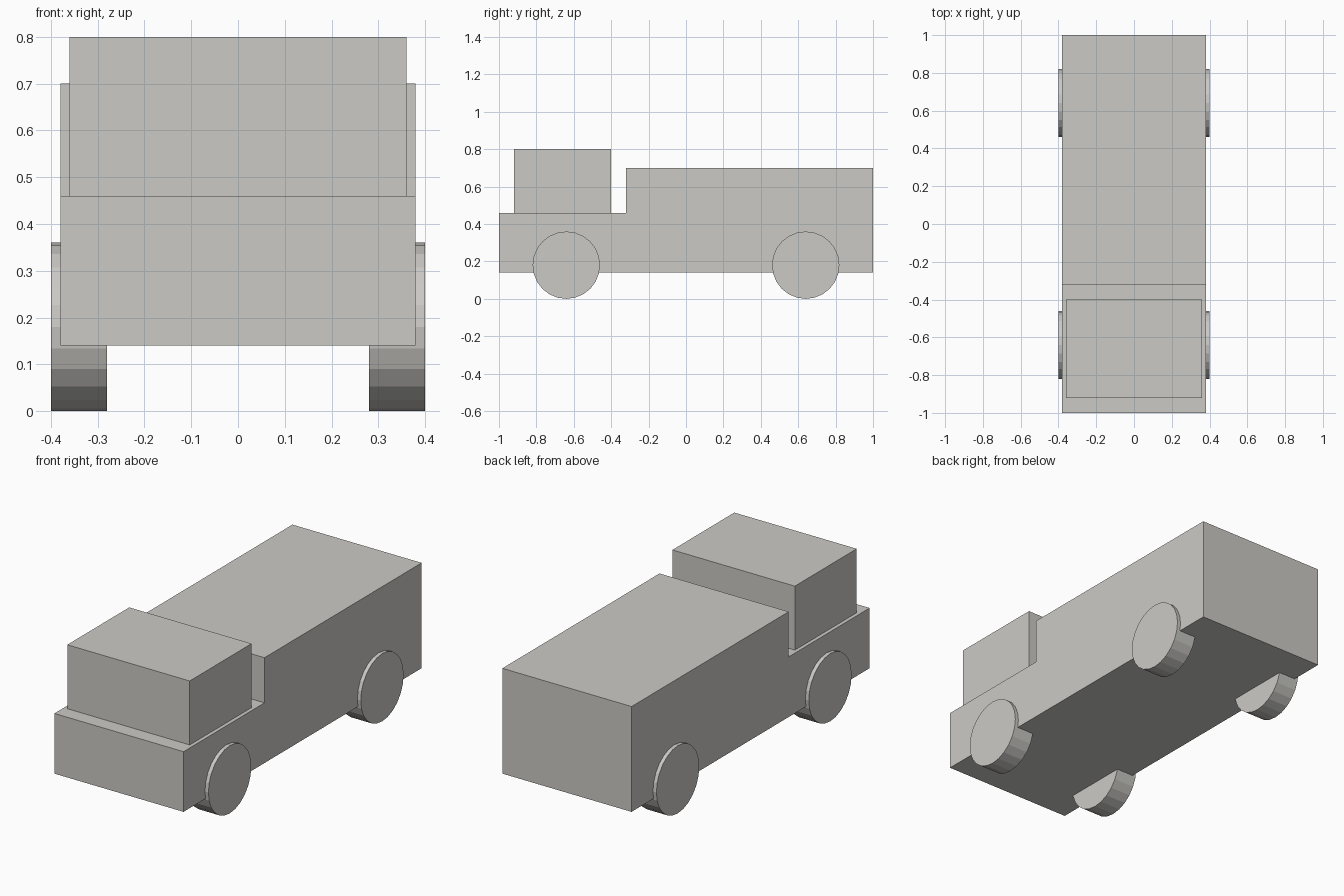
import bpy
import bmesh
import math
from mathutils import Matrix

default_cube = bpy.data.objects.get("Cube")
if default_cube:
    bpy.data.objects.remove(default_cube, do_unlink=True)


def make_material(name, color):
    mat = bpy.data.materials.new(name)
    mat.use_nodes = True
    mat.diffuse_color = color
    mat.node_tree.nodes["Principled BSDF"].inputs["Base Color"].default_value = color
    return mat


warm_grey = make_material("warm grey", (0.6, 0.59, 0.56, 1))


def finish(name, bm):
    bmesh.ops.recalc_face_normals(bm, faces=bm.faces)
    mesh = bpy.data.meshes.new(name)
    bm.to_mesh(mesh)
    bm.free()
    mesh.materials.append(warm_grey)
    obj = bpy.data.objects.new(name, mesh)
    bpy.context.collection.objects.link(obj)
    return obj


def extrude_profile(name, profile, half_width):
    """Extrude a side profile of (y, z) points across x."""
    bm = bmesh.new()
    face = bm.faces.new([bm.verts.new((-half_width, y, z)) for y, z in profile])
    moved = bmesh.ops.extrude_face_region(bm, geom=[face])["geom"]
    bmesh.ops.translate(bm, vec=(2 * half_width, 0, 0),
                        verts=[v for v in moved if isinstance(v, bmesh.types.BMVert)])
    return finish(name, bm)


def wheel(name, x, y, radius=0.18, width=0.12):
    bm = bmesh.new()
    bmesh.ops.create_cone(bm, cap_ends=True, segments=24, radius1=radius,
                          radius2=radius, depth=width,
                          matrix=Matrix.Rotation(math.pi / 2, 4, "Y"))
    obj = finish(name, bm)
    obj.location = (x, y, radius)
    return obj


# Stepped body: low front deck and tall rear cargo box
extrude_profile("body", [(-1, 0.14), (1, 0.14), (1, 0.7), (-0.32, 0.7),
                         (-0.32, 0.46), (-1, 0.46)], 0.38)

# Cab on the front deck
extrude_profile("cab", [(-0.92, 0.46), (-0.4, 0.46), (-0.4, 0.8), (-0.92, 0.8)], 0.36)

# Four wheels
for end, y in (("front", -0.64), ("rear", 0.64)):
    for side, x in (("left", 0.34), ("right", -0.34)):
        wheel(f"{end}_{side}_wheel", x, y)
